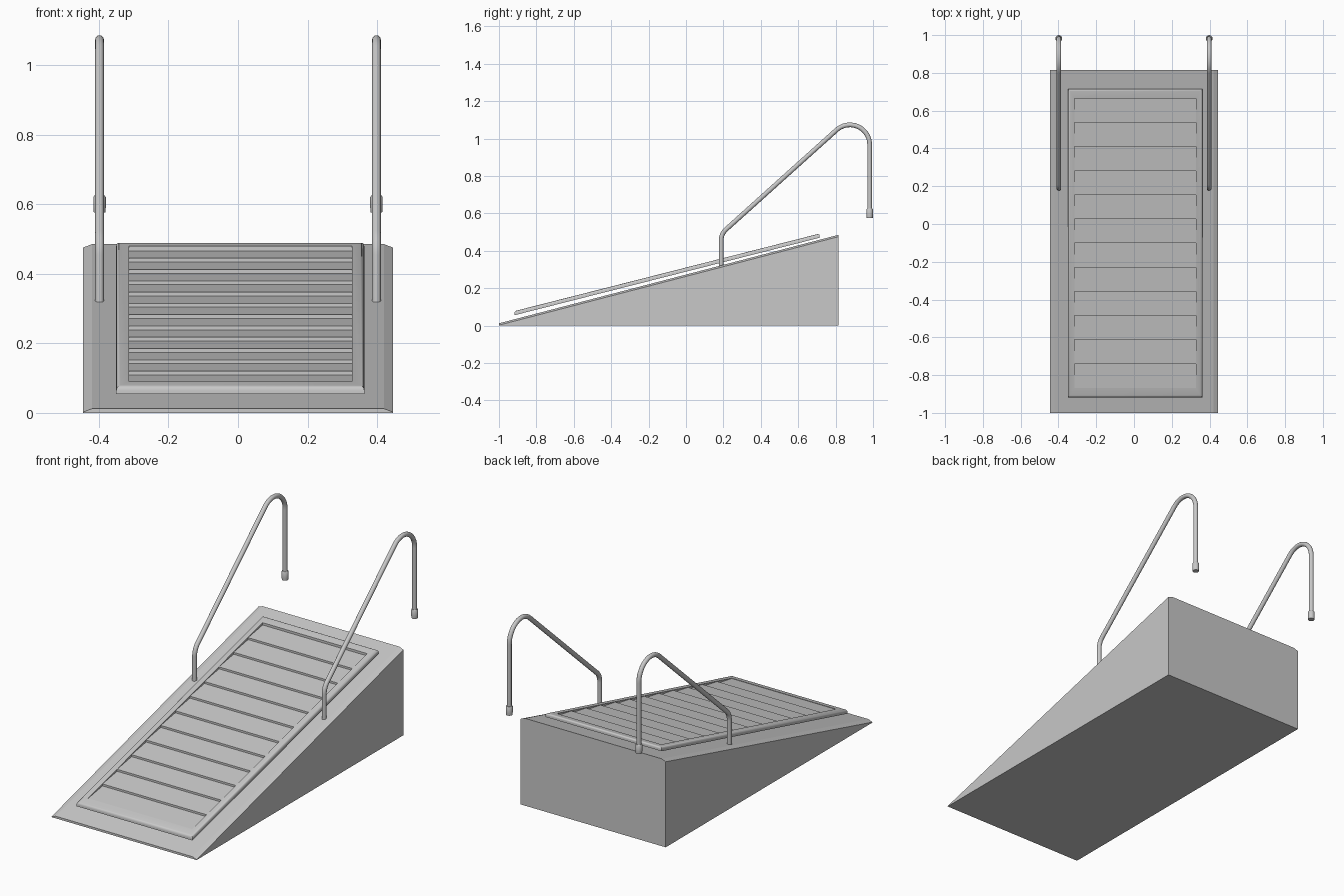
import bpy, bmesh, math

# Remove the default object
if "Cube" in bpy.data.objects:
    bpy.data.objects.remove(bpy.data.objects["Cube"], do_unlink=True)

# Single flat colour
grey = bpy.data.materials.new("light_grey")
grey.use_nodes = True
GREY = (0.58, 0.58, 0.58, 1)
grey.diffuse_color = GREY
grey.node_tree.nodes["Principled BSDF"].inputs["Base Color"].default_value = GREY


def finish(name, bm, smooth=None):
    """Turn a bmesh into a named object with the grey material."""
    bmesh.ops.recalc_face_normals(bm, faces=bm.faces)
    mesh = bpy.data.meshes.new(name)
    bm.to_mesh(mesh)
    bm.free()
    mesh.materials.append(grey)
    obj = bpy.data.objects.new(name, mesh)
    bpy.context.collection.objects.link(obj)
    if smooth:
        bpy.ops.object.select_all(action='DESELECT')
        obj.select_set(True)
        bpy.context.view_layer.objects.active = obj
        bpy.ops.object.shade_smooth_by_angle(angle=math.radians(smooth))
    return obj


def skin(bm, loops, closed=False, cap=False):
    """Bridge equal-length vertex loops with quads."""
    rings = [[bm.verts.new(p) for p in loop] for loop in loops]
    pairs = list(zip(rings, rings[1:]))
    if closed:
        pairs.append((rings[-1], rings[0]))
    for a, b in pairs:
        for i in range(len(a)):
            j = (i + 1) % len(a)
            bm.faces.new((a[i], a[j], b[j], b[i]))
    if cap:
        bm.faces.new(rings[0])
        bm.faces.new(rings[-1])


# Ramp body: wedge with chamfered long top edges
def ramp_section(y, side_z, top_z):
    w, t = 0.446, 0.42
    return [(-w, y, 0), (w, y, 0), (w, y, side_z),
            (t, y, top_z), (-t, y, top_z), (-w, y, side_z)]


bm = bmesh.new()
skin(bm, [ramp_section(-1, 0.002, 0.012), ramp_section(0.815, 0.475, 0.485)], cap=True)
finish("ramp_body", bm)

# Sloped plane on which the tread panel floats
X0, X1, Y0, Y1 = -0.35, 0.363, -0.918, 0.715
RIM = 0.022


def plane_z(y):
    return 0.055 + 0.254 * (y - Y0)


def rim_loop(dx, dy, h):
    return [(x, y, plane_z(y) + h) for x, y in
            ((X0 + dx, Y0 + dy), (X1 - dx, Y0 + dy),
             (X1 - dx, Y1 - dy), (X0 + dx, Y1 - dy))]


# Panel frame with a rounded outer edge
bm = bmesh.new()
rim = [rim_loop(0, 0, 0)]
for i in range(5):
    a = math.pi / 2 * i / 4
    inset = 0.012 * (1 - math.cos(a))
    rim.append(rim_loop(inset, inset, RIM - 0.012 + 0.012 * math.sin(a)))
rim += [rim_loop(0.036, 0.05, RIM), rim_loop(0.036, 0.05, 0)]
skin(bm, rim, closed=True)
finish("panel_frame", bm, 35)

# Treads: shallow steps, front lip flush with the frame, back edge sunken
bm = bmesh.new()
COUNT = 12
xa, xb = X0 + 0.036, X1 - 0.036
start, end = Y0 + 0.05, Y1 - 0.05
pitch = (end - start) / COUNT
for k in range(COUNT):
    ya, yb = start + k * pitch, start + (k + 1) * pitch
    za, zb = plane_z(ya) + RIM - 0.002, plane_z(yb) + RIM - 0.013
    skin(bm, [[(x, ya, plane_z(ya)), (x, yb, plane_z(yb)), (x, yb, zb), (x, ya, za)]
              for x in (xa, xb)], cap=True)
finish("treads", bm)


# Handrails: bent tubes with an end ferrule
def arc(cy, cz, r, a0, a1, steps):
    angles = [math.radians(a0 + (a1 - a0) * i / steps) for i in range(steps + 1)]
    return [(cy + r * math.cos(a), cz + r * math.sin(a)) for a in angles]


RAIL_Y = 0.982
rail_path = ([(0.188, 0.315)] + arc(0.268, 0.455, 0.08, 180, 132, 8)
             + arc(RAIL_Y - 0.106, 0.967, 0.106, 132, 0, 18) + [(RAIL_Y, 0.6)])


def tube(name, x, path, radii, sides=16):
    bm = bmesh.new()
    loops = []
    for i, (y, z) in enumerate(path):
        before, after = path[max(i - 1, 0)], path[min(i + 1, len(path) - 1)]
        t = math.atan2(after[1] - before[1], after[0] - before[0])
        if i in (0, len(path) - 1):
            t = math.copysign(math.pi / 2, t)
        ring = []
        for s in range(sides):
            a = 2 * math.pi * s / sides
            out = radii[i] * math.cos(a)
            ring.append((x + radii[i] * math.sin(a),
                         y - out * math.sin(t), z + out * math.cos(t)))
        loops.append(ring)
    skin(bm, loops, cap=True)
    finish(name, bm, 40)


for side, x in (("left", 0.398), ("right", -0.398)):
    tube(side + "_handrail", x, rail_path, [0.0125] * len(rail_path))
    ferrule = [(RAIL_Y, z) for z in (0.625, 0.62, 0.59, 0.576)]
    tube(side + "_rail_ferrule", x, ferrule, [0.015, 0.018, 0.018, 0.0165])
